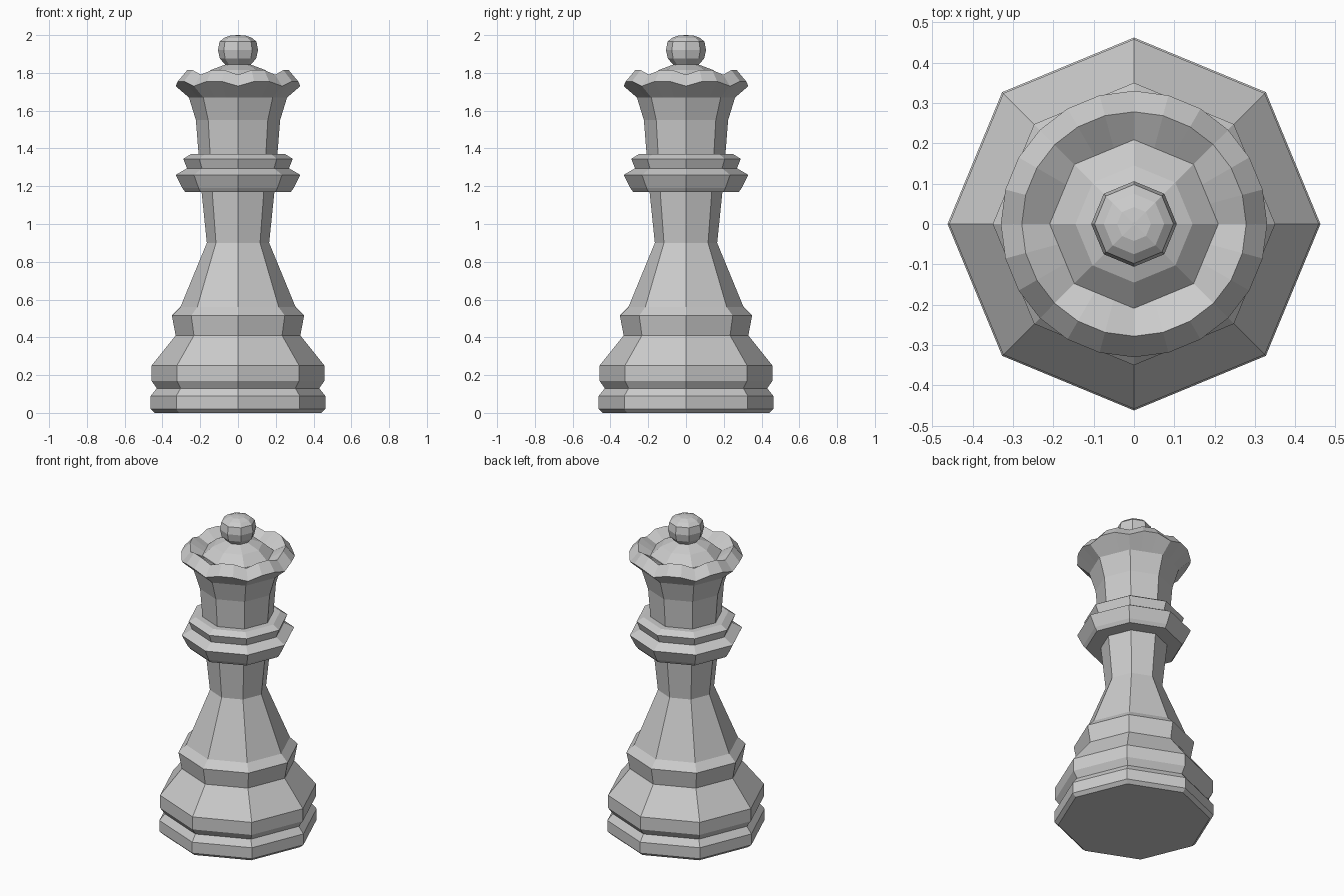
import bpy, bmesh
from math import sin, cos, pi

if "Cube" in bpy.data.objects:
    bpy.data.objects.remove(bpy.data.objects["Cube"])


def skin(name, rings):
    """Join successive rings of points with quads and cap both ends."""
    bm = bmesh.new()
    loops = [[bm.verts.new(p) for p in ring] for ring in rings]
    n = len(loops[0])
    for a, b in zip(loops, loops[1:]):
        for i in range(n):
            j = (i + 1) % n
            bm.faces.new((a[i], a[j], b[j], b[i]))
    bm.faces.new(loops[0][::-1])
    bm.faces.new(loops[-1])
    bmesh.ops.recalc_face_normals(bm, faces=bm.faces)
    mesh = bpy.data.meshes.new(name)
    bm.to_mesh(mesh)
    bm.free()
    obj = bpy.data.objects.new(name, mesh)
    bpy.context.collection.objects.link(obj)
    return obj


def circle(r, z, n=8):
    return [(r * cos(2 * pi * i / n), r * sin(2 * pi * i / n), z) for i in range(n)]


def lathe(name, profile):
    return skin(name, [circle(r, z) for r, z in profile])


def octagon24(r, z):
    """Octagon outline carrying 24 points, to meet the scalloped rim."""
    pts = []
    for i in range(24):
        a = 2 * pi * i / 24
        k = r * cos(pi / 8) / cos(a % (pi / 4) - pi / 8)
        pts.append((k * cos(a), k * sin(a), z))
    return pts


def scallop(r, low, high):
    """24-point circle dipping at each octagon corner."""
    return [(x, y, low if i % 3 == 0 else high)
            for i, (x, y, _) in enumerate(circle(r, 0, 24))]


# stepped base
lathe("base", [(0.44, 0), (0.462, 0.02), (0.462, 0.09), (0.43, 0.13),
               (0.458, 0.17), (0.458, 0.25), (0.33, 0.41), (0.35, 0.515),
               (0.305, 0.56)])

# tapering stem
lathe("stem", [(0.305, 0.56), (0.165, 0.90), (0.195, 1.19)])

# double collar
lathe("collar", [(0.28, 1.17), (0.295, 1.19), (0.33, 1.26), (0.27, 1.295),
                 (0.29, 1.345), (0.25, 1.37)])

# flared head with scalloped rim and hollow top
skin("crown", [octagon24(0.208, 1.36), octagon24(0.223, 1.55),
               octagon24(0.26, 1.67), scallop(0.33, 1.73, 1.755),
               scallop(0.278, 1.79, 1.815), octagon24(0.209, 1.76)])

# dome inside the rim
lathe("dome", [(0.209, 1.76), (0.145, 1.815), (0.065, 1.845)])

# faceted ball finial
lathe("finial", [(0.065, 1.842), (0.096, 1.875), (0.106, 1.92),
                 (0.098, 1.965), (0.075, 1.985), (0.042, 1.997), (0.005, 2.0)])
